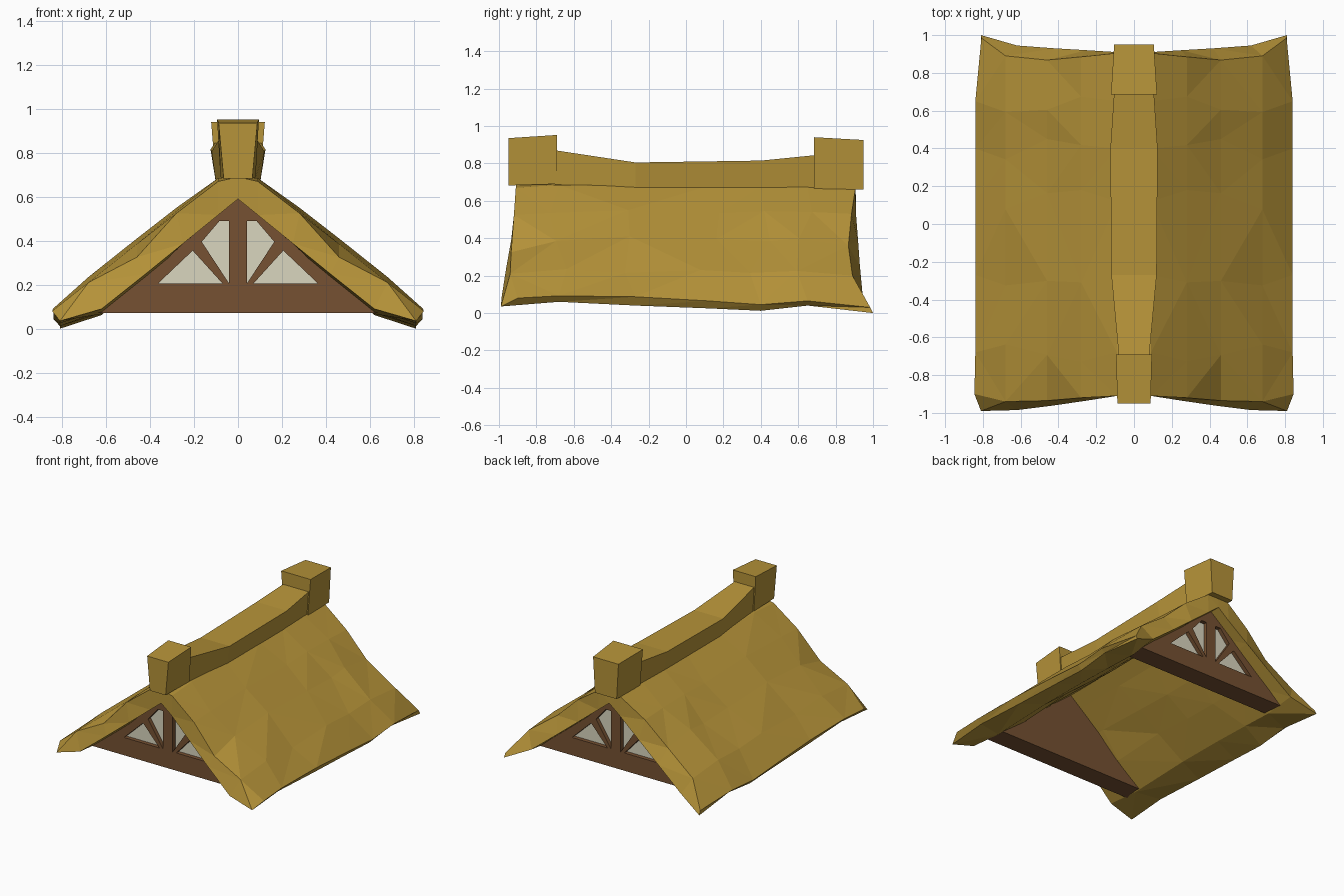
import bpy, bmesh, random

random.seed(4)
if "Cube" in bpy.data.objects:
    bpy.data.objects.remove(bpy.data.objects["Cube"])


def material(name, rgb):
    m = bpy.data.materials.new(name)
    m.use_nodes = True
    m.diffuse_color = (*rgb, 1)
    m.node_tree.nodes["Principled BSDF"].inputs["Base Color"].default_value = (*rgb, 1)
    return m


THATCH = material("golden_thatch", (0.47, 0.295, 0.041))
WOOD = material("brown_timber", (0.18, 0.083, 0.032))
PLASTER = material("pale_infill", (0.70, 0.67, 0.52))


def finish(name, bm, *mats):
    mesh = bpy.data.meshes.new(name)
    bm.to_mesh(mesh)
    bm.free()
    for m in mats:
        mesh.materials.append(m)
    obj = bpy.data.objects.new(name, mesh)
    bpy.context.collection.objects.link(obj)
    return obj


def loft(name, rings, *mats, paint=None):
    """Skin a run of equal rings, capped at both ends."""
    bm = bmesh.new()
    rows = [[bm.verts.new(p) for p in ring] for ring in rings]
    n = len(rows[0])
    for a, b in zip(rows, rows[1:]):
        for k in range(n):
            bm.faces.new((a[k], a[(k + 1) % n], b[(k + 1) % n], b[k]))
    bm.faces.new(rows[0])
    bm.faces.new(rows[-1])
    bmesh.ops.recalc_face_normals(bm, faces=bm.faces)
    if paint:
        for f in bm.faces:
            f.material_index = paint(f)
    return finish(name, bm, *mats)


def slab(name, outline, y0, y1, *mats, paint=None):
    """Extrude an (x, z) outline from y0 to y1."""
    return loft(name, [[(x, y, z) for x, z in outline] for y in (y0, y1)],
                *mats, paint=paint)


def tapered_bar(name, sections):
    """Bar along y; each section is y, bottom half width, bottom z, top half width, top z."""
    return loft(name, [[(-b, y, z0), (b, y, z0), (t, y, z1), (-t, y, z1)]
                       for y, b, z0, t, z1 in sections], THATCH)


# Thatched roof: one half as a thick, uneven sheet, then mirrored
OUT_X = (0, 0.09, 0.28, 0.46, 0.68, 0.84)
IN_X = (0, 0.09, 0.25, 0.42, 0.62, 0.81)
IN_Z = (0.59, 0.517, 0.387, 0.249, 0.09)
LIP_FRONT = (-0.91, -0.91, -0.935, -0.96, -0.985, -0.99)
LIP_BACK = (0.91, 0.91, 0.92, 0.93, 0.945, 1.0)
EDGE_FRONT = (-0.91, -0.91, -0.92, -0.935, -0.94, -0.90)
EDGE_BACK = (0.905, 0.905, 0.885, 0.868, 0.89, 0.985)
# y, outer heights from ridge to eave, underside height at the eave
ROWS = [
    (None, (0.69, 0.67, 0.525, 0.325, 0.21, 0.08), 0.035),
    (-0.68, (0.69, 0.685, 0.535, 0.385, 0.235, 0.092), 0.06),
    (-0.27, (0.69, 0.68, 0.55, 0.41, 0.215, 0.087), 0.04),
    (0.12, (0.69, 0.68, 0.535, 0.395, 0.23, 0.065), 0.025),
    (0.40, (0.69, 0.68, 0.545, 0.385, 0.215, 0.045), 0.012),
    (0.65, (0.685, 0.675, 0.54, 0.40, 0.225, 0.065), 0.04),
    (None, (0.68, 0.66, 0.53, 0.36, 0.20, 0.03), 0.0),
]
bm = bmesh.new()
rows = []
for i, (y, heights, eave) in enumerate(ROWS):
    end = y is None
    edge, lip = (EDGE_FRONT, LIP_FRONT) if i == 0 else (EDGE_BACK, LIP_BACK)
    outer, inner = [], []
    for j in range(len(OUT_X)):
        shift = random.uniform(-0.07, 0.07) if 1 < j < 5 else 0
        x = OUT_X[j]
        if end and j == 5:
            x = 0.845 if i == 0 else 0.808
        outer.append(bm.verts.new((x, edge[j] if end else y + shift, heights[j])))
        z = eave if j == 5 else IN_Z[j]
        if not end and 1 < j < 5:
            z -= random.uniform(0, 0.03)
        inner.append(bm.verts.new((IN_X[j], lip[j] if end else y - shift, z)))
    rows.append((outer, inner))
for (o0, i0), (o1, i1) in zip(rows, rows[1:]):
    a, b = o0 + i0[::-1], o1 + i1[::-1]
    for k in range(len(a) - 1):
        bm.faces.new((a[k], a[k + 1], b[k + 1], b[k]))
for (outer, inner), flip in ((rows[0], False), (rows[-1], True)):
    for j in range(len(outer) - 1):
        quad = [inner[j], inner[j + 1], outer[j + 1], outer[j]]
        bm.faces.new(quad[::-1] if flip else quad)
bmesh.ops.triangulate(bm, faces=bm.faces, quad_method='SHORT_EDGE')
roof = finish("thatched_roof", bm, THATCH)
mirror = roof.modifiers.new("mirror", 'MIRROR')
mirror.use_clip = True

# Ridge roll and the two end blocks
tapered_bar("ridge_roll", [
    (-0.70, 0.07, 0.66, 0.08, 0.87),
    (-0.27, 0.10, 0.66, 0.12, 0.805),
    (0.40, 0.10, 0.66, 0.125, 0.815),
    (0.70, 0.09, 0.65, 0.105, 0.845),
])
tapered_bar("front_ridge_block", [
    (-0.95, 0.065, 0.682, 0.088, 0.935),
    (-0.69, 0.08, 0.69, 0.095, 0.952),
])
tapered_bar("back_ridge_block", [
    (0.685, 0.10, 0.665, 0.122, 0.94),
    (0.95, 0.09, 0.66, 0.105, 0.925),
])

# Timber gables: backing panel with pale outer face, covered by the frame
RAFTER = [(0.494, 0.205), (0.364, 0.205), (0.206, 0.355), (0.165, 0.395),
          (0.084, 0.49), (0.04, 0.49), (0.04, 0.586)]
STRUT = [(0.04, 0.205), (0.07, 0.205), (0.206, 0.355), (0.165, 0.395)]
for end, s in (("front", -1), ("back", 1)):
    inside, panel, face = s * 0.68, s * 0.80, s * 0.83
    slab(end + "_gable_panel", [(-0.494, 0.205), (0.494, 0.205), (0, 0.62)],
         inside, panel, WOOD, PLASTER,
         paint=lambda f: int(f.normal.y * s > 0.9))
    slab(end + "_tie_beam", [(-0.655, 0.072), (0.655, 0.072), (0.494, 0.205), (-0.494, 0.205)],
         inside, face, WOOD)
    slab(end + "_king_post", [(-0.04, 0.205), (0.04, 0.205), (0.04, 0.586), (0, 0.62), (-0.04, 0.586)],
         panel, face, WOOD)
    for side, m in (("left", 1), ("right", -1)):
        for part, outline in (("rafter", RAFTER), ("strut", STRUT)):
            slab(f"{end}_{side}_{part}", [(m * x, z) for x, z in outline], panel, face, WOOD)
